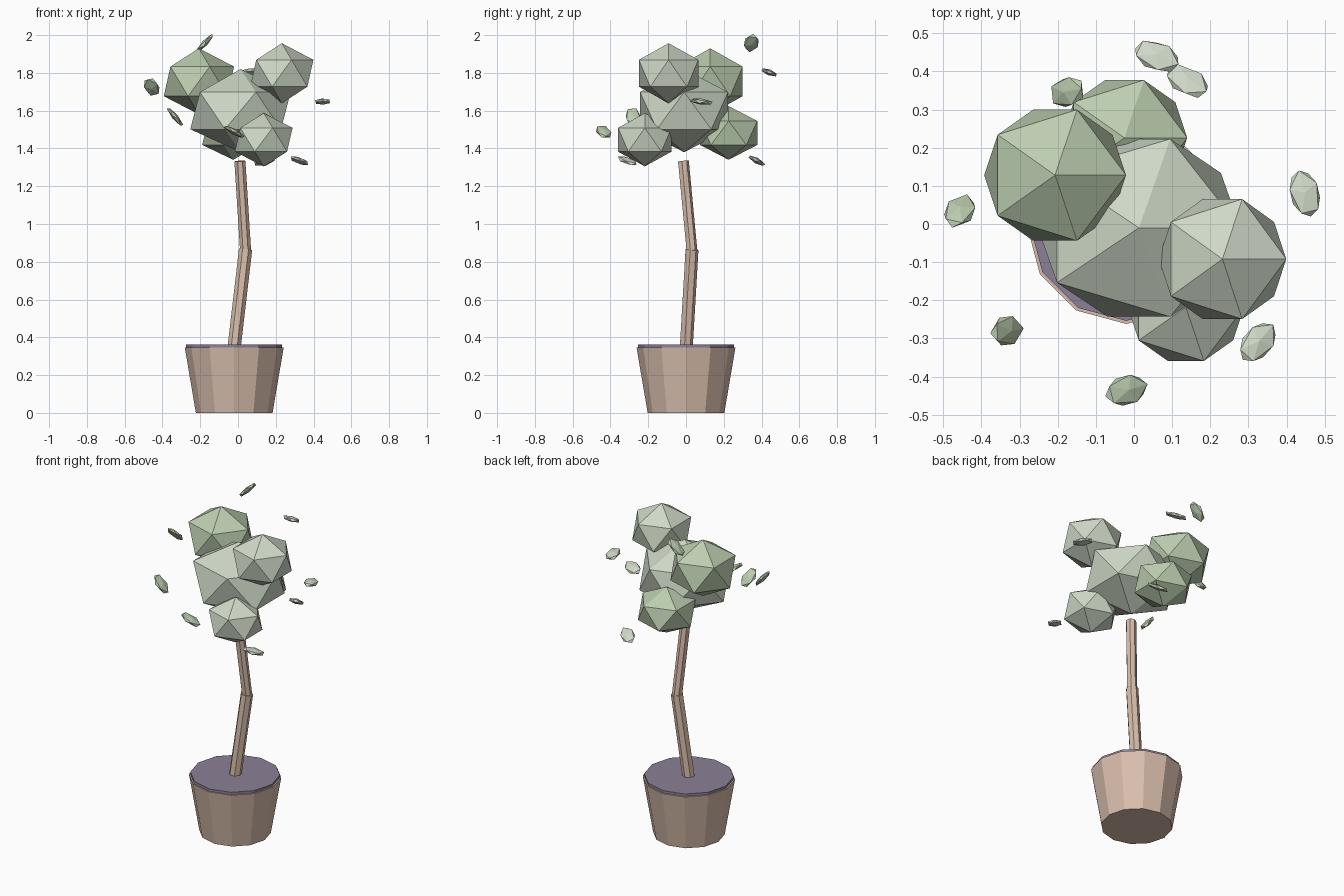
import bpy
from mathutils import Vector, Matrix

if "Cube" in bpy.data.objects:
    bpy.data.objects.remove(bpy.data.objects["Cube"])


def material(name, rgb):
    m = bpy.data.materials.new(name)
    m.diffuse_color = (*rgb, 1)
    m.use_nodes = True
    m.node_tree.nodes["Principled BSDF"].inputs["Base Color"].default_value = m.diffuse_color
    return m


TERRACOTTA = material("terracotta", (0.70, 0.52, 0.42))
BARK = material("bark", (0.70, 0.52, 0.41))
SOIL = material("soil", (0.26, 0.22, 0.31))
LIGHT = material("light_green", (0.62, 0.69, 0.57))
DARK = material("deep_green", (0.50, 0.61, 0.43))


def finish(name, mat):
    ob = bpy.context.object
    ob.name = name
    ob.data.materials.append(mat)
    return ob


def rod(name, p, q, r1, r2, sides, mat):
    """Tapered prism running from p to q."""
    p, q = Vector(p), Vector(q)
    d = q - p
    bpy.ops.mesh.primitive_cone_add(vertices=sides, radius1=r1, radius2=r2, depth=d.length)
    ob = finish(name, mat)
    ob.matrix_world = Matrix.Translation((p + q) / 2) @ Vector((0, 0, 1)).rotation_difference(d).to_matrix().to_4x4()
    return ob


def ball(name, centre, size, mat):
    """Faceted foliage clump or leaf: a scaled icosahedron."""
    bpy.ops.mesh.primitive_ico_sphere_add(subdivisions=1, radius=1, location=centre)
    ob = finish(name, mat)
    ob.scale = size
    return ob


# Pot and soil
rod("pot", (-0.02, 0, 0), (-0.02, 0, 0.347), 0.203, 0.262, 12, TERRACOTTA)
rod("soil", (-0.02, 0, 0.33), (-0.02, 0, 0.362), 0.254, 0.254, 12, SOIL)

# Bent trunk in two pieces
rod("lower_trunk", (-0.02, 0, 0.35), (0.04, 0.03, 0.865), 0.036, 0.036, 7, BARK)
rod("upper_trunk", (0.04, 0.03, 0.86), (0.01, -0.015, 1.333), 0.030, 0.030, 7, BARK)

# Foliage clumps
clumps = [
    ("main", (0.013, -0.01, 1.60), (0.297, 0.274, 0.22), LIGHT),
    ("upper_right", (0.232, -0.092, 1.798), (0.187, 0.185, 0.159), LIGHT),
    ("upper_left", (-0.207, 0.128, 1.755), (0.208, 0.202, 0.175), DARK),
    ("lower_front", (0.136, -0.218, 1.446), (0.171, 0.166, 0.141), LIGHT),
    ("lower_back", (-0.025, 0.226, 1.482), (0.184, 0.178, 0.142), DARK),
]
for name, c, s, mat in clumps:
    ball("foliage_" + name, c, s, mat)

# Loose leaves: centre, long direction, flat normal
leaves = [
    ((0.06, 0.440, 1.803), (0.92, -0.38, 0.15), (0, 0.35, 0.9), LIGHT),
    ((0.14, 0.375, 1.335), (0.8, -0.5, 0.3), (0, 0.5, 0.85), LIGHT),
    ((-0.175, 0.346, 1.958), (0.7, 0.15, 0.72), (-0.7, 0, 0.7), DARK),
    ((-0.457, 0.034, 1.725), (0.3, 0.6, -0.7), (0, 0.7, 0.7), DARK),
    ((-0.333, -0.28, 1.567), (0.6, 0.1, -0.75), (0.78, 0, 0.62), DARK),
    ((-0.02, -0.436, 1.488), (0.85, 0.25, -0.48), (0.5, 0.1, 0.85), DARK),
    ((0.325, -0.31, 1.335), (0.6, 0.7, -0.3), (0.25, 0.2, 0.95), LIGHT),
    ((0.448, 0.08, 1.648), (-0.25, 0.95, -0.12), (0.05, 0.13, 1), LIGHT),
]
for i, (c, long_dir, normal, mat) in enumerate(leaves):
    ob = ball(f"leaf_{i + 1}", c, (1, 1, 1), mat)
    x = Vector(long_dir).normalized()
    y = Vector(normal).cross(x).normalized()
    rot = Matrix((x, y, x.cross(y))).transposed().to_4x4()
    ob.matrix_world = Matrix.Translation(c) @ rot @ Matrix.Diagonal((0.069, 0.043, 0.016, 1))
